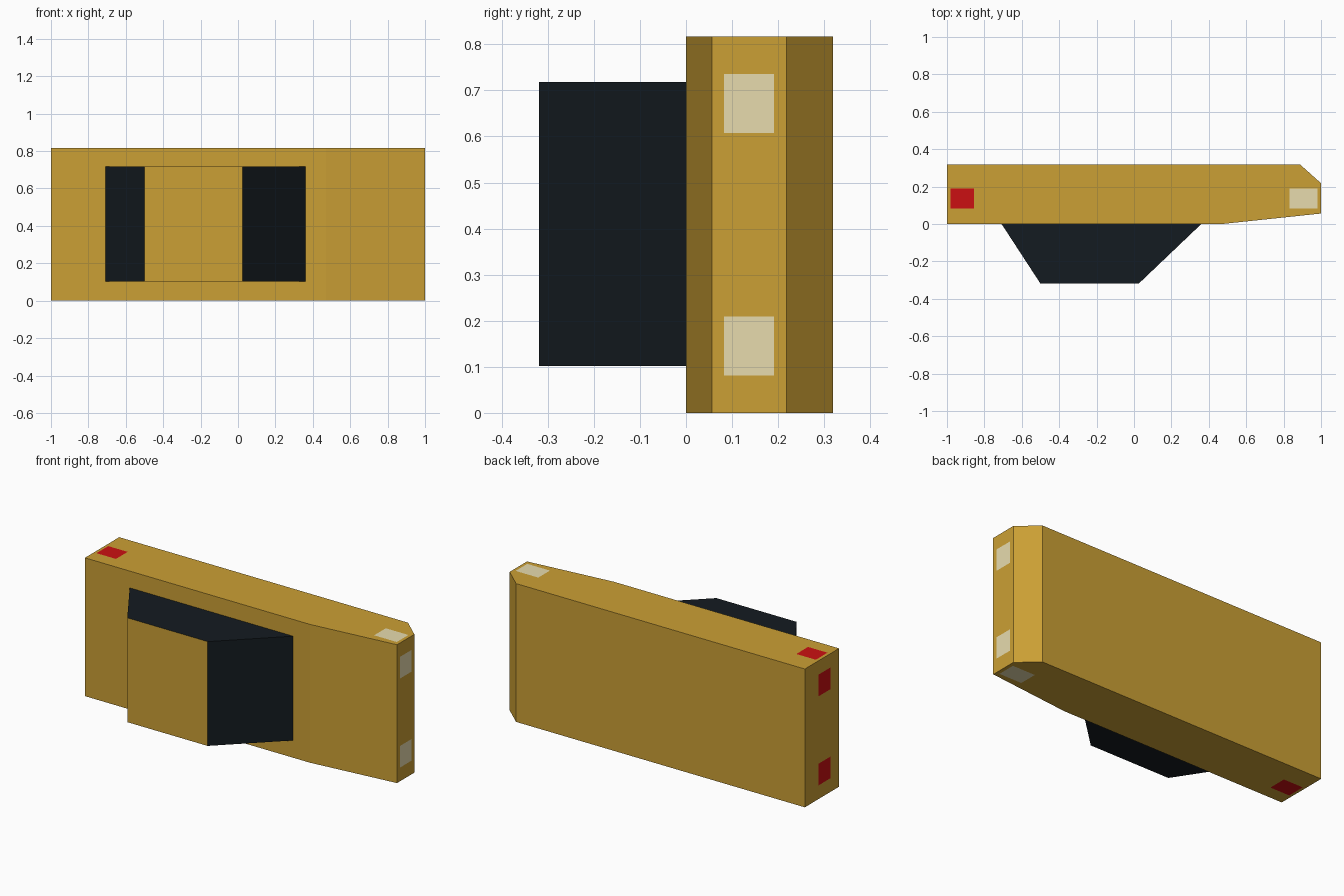
import bpy

if "Cube" in bpy.data.objects:
    bpy.data.objects.remove(bpy.data.objects["Cube"])

H = 0.817          # body width, lying along z
MID = H / 2        # mirror plane of the car
EPS = 0.001        # lamp offset from the body


def material(name, rgb):
    m = bpy.data.materials.new(name)
    m.diffuse_color = (*rgb, 1)
    m.use_nodes = True
    m.node_tree.nodes["Principled BSDF"].inputs["Base Color"].default_value = m.diffuse_color
    return m


paint = material("paint", (0.60, 0.35, 0.035))
glass = material("dark_glass", (0.007, 0.011, 0.015))
white = material("white_lamp", (0.80, 0.71, 0.42))
red = material("red_lamp", (0.60, 0.005, 0.006))


def add_mesh(name, verts, faces, *mats):
    me = bpy.data.meshes.new(name)
    me.from_pydata(verts, [], faces)
    ob = bpy.data.objects.new(name, me)
    bpy.context.collection.objects.link(ob)
    for m in mats:
        me.materials.append(m)
    return ob


def loft(name, a, b, *mats):
    """Closed solid between two matching loops; the last face caps loop b."""
    n = len(a)
    faces = [(i, (i + 1) % n, n + (i + 1) % n, n + i) for i in range(n)]
    faces += [tuple(reversed(range(n))), tuple(range(n, 2 * n))]
    return add_mesh(name, a + b, faces, *mats)


# Body: side profile extruded along z
profile = [(-1, 0), (0.47, 0), (1, 0.056), (1, 0.218), (0.887, 0.319), (-1, 0.319)]
loft("body", [(x, y, 0) for x, y in profile], [(x, y, H) for x, y in profile], paint)


# Cabin: tapered glasshouse with painted roof
def rect(x0, x1, y, z0=0.102, z1=0.718):
    return [(x0, y, z0), (x1, y, z0), (x1, y, z1), (x0, y, z1)]


cabin = loft("cabin", rect(-0.708, 0.36, 0), rect(-0.5, 0.025, -0.319), glass, paint)
for p in cabin.data.polygons:
    p.flip()
cabin.data.polygons[-1].material_index = 1

# Lamps: end and side panels, each mirrored across the car's mid plane
Y0, Y1 = 0.082, 0.191


def lamps(name, s, x0, x1, mat):
    for side in (-1, 1):
        tag = "left" if side > 0 else "right"
        za, zb = MID + side * 0.199, MID + side * 0.327
        end = [(s * (1 + EPS), y, z) for y, z in ((Y0, za), (Y1, za), (Y1, zb), (Y0, zb))]
        flank = [(x, y, MID + side * (MID + EPS))
                 for x, y in ((x0, Y0), (x1, Y0), (x1, Y1), (x0, Y1))]
        # reverse winding where needed so every panel faces outwards
        end_face = (0, 1, 2, 3) if s * side > 0 else (3, 2, 1, 0)
        flank_face = (0, 1, 2, 3) if side > 0 else (3, 2, 1, 0)
        add_mesh(f"{name}_{tag}", end, [end_face], mat)
        add_mesh(f"{name}_side_{tag}", flank, [flank_face], mat)


lamps("headlamp", 1, 0.832, 0.98, white)
lamps("tail_lamp", -1, -0.982, -0.855, red)
